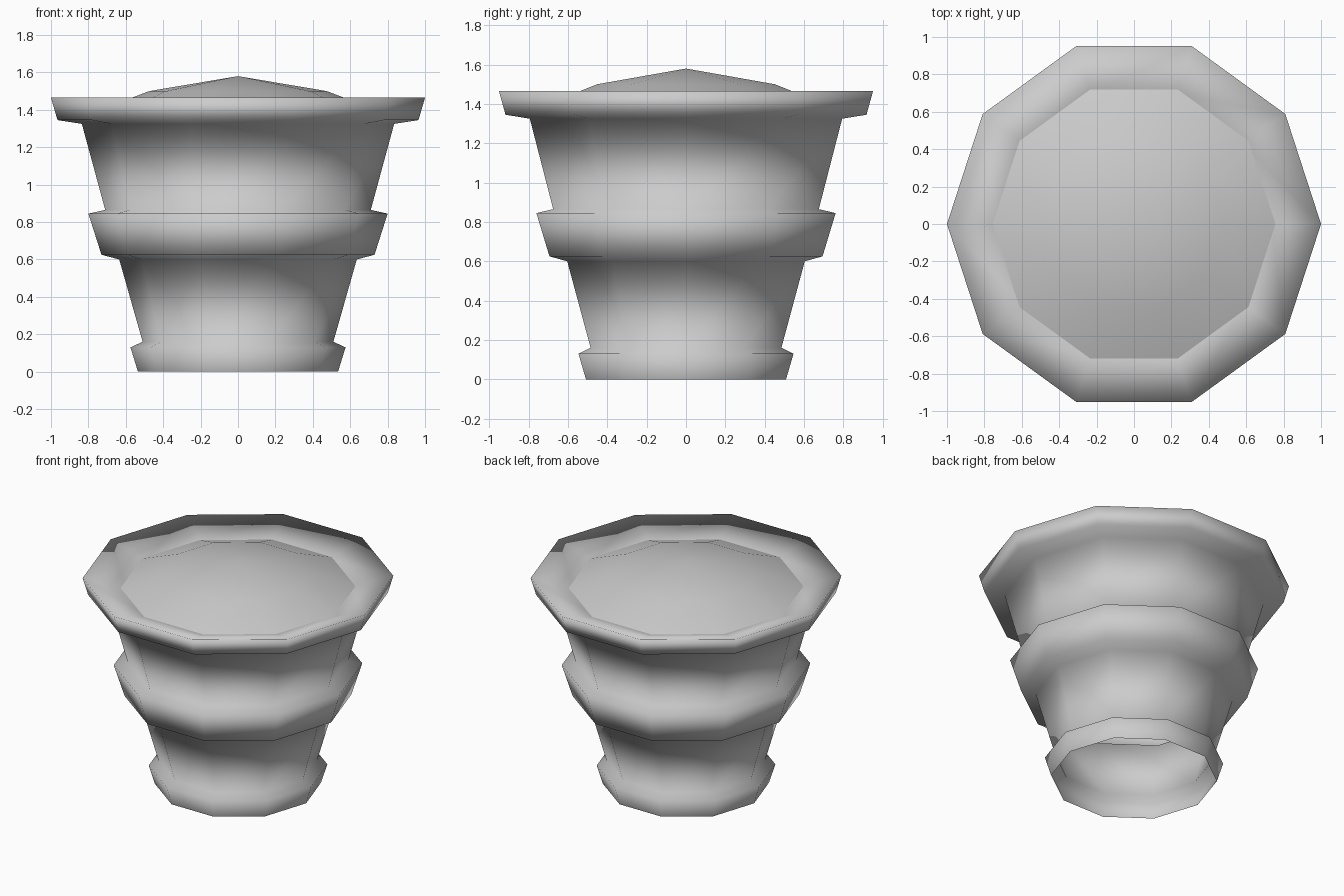
import bpy
import bmesh
from math import cos, sin, tau

if "Cube" in bpy.data.objects:
    bpy.data.objects.remove(bpy.data.objects["Cube"])

SIDES = 10


def make_material(name, colour):
    mat = bpy.data.materials.new(name)
    mat.use_nodes = True
    mat.diffuse_color = colour
    mat.node_tree.nodes["Principled BSDF"].inputs["Base Color"].default_value = colour
    return mat


def lathe(name, profile, mat):
    """Spin a (radius, height) profile; a zero radius becomes a single tip."""
    bm = bmesh.new()
    rings = []
    for radius, z in profile:
        count = SIDES if radius > 0 else 1
        rings.append([bm.verts.new((radius * cos(tau * i / SIDES),
                                    radius * sin(tau * i / SIDES), z))
                      for i in range(count)])
    for low, high in zip(rings, rings[1:]):
        for i in range(SIDES):
            j = (i + 1) % SIDES
            if len(high) == 1:
                bm.faces.new((low[i], low[j], high[0]))
            else:
                bm.faces.new((low[i], low[j], high[j], high[i]))
    for face in bm.faces:
        face.smooth = True
    mesh = bpy.data.meshes.new(name)
    bm.to_mesh(mesh)
    bm.free()
    mesh.materials.append(mat)
    obj = bpy.data.objects.new(name, mesh)
    bpy.context.collection.objects.link(obj)
    return obj


grey = make_material("plain grey", (0.6, 0.6, 0.6, 1))

# Open-bottomed shell: foot band, lower wall, middle band, upper wall, rim
lathe("pot_shell", [
    (0.535, 0), (0.575, 0.13), (0.51, 0.16),
    (0.635, 0.6), (0.73, 0.625), (0.8, 0.845), (0.71, 0.865),
    (0.835, 1.325), (0.965, 1.345), (1, 1.465), (0.73, 1.385),
], grey)

# Shallow soil mound closing the top
lathe("soil_mound", [(0.79, 1.38), (0.475, 1.5), (0, 1.58)], grey)
